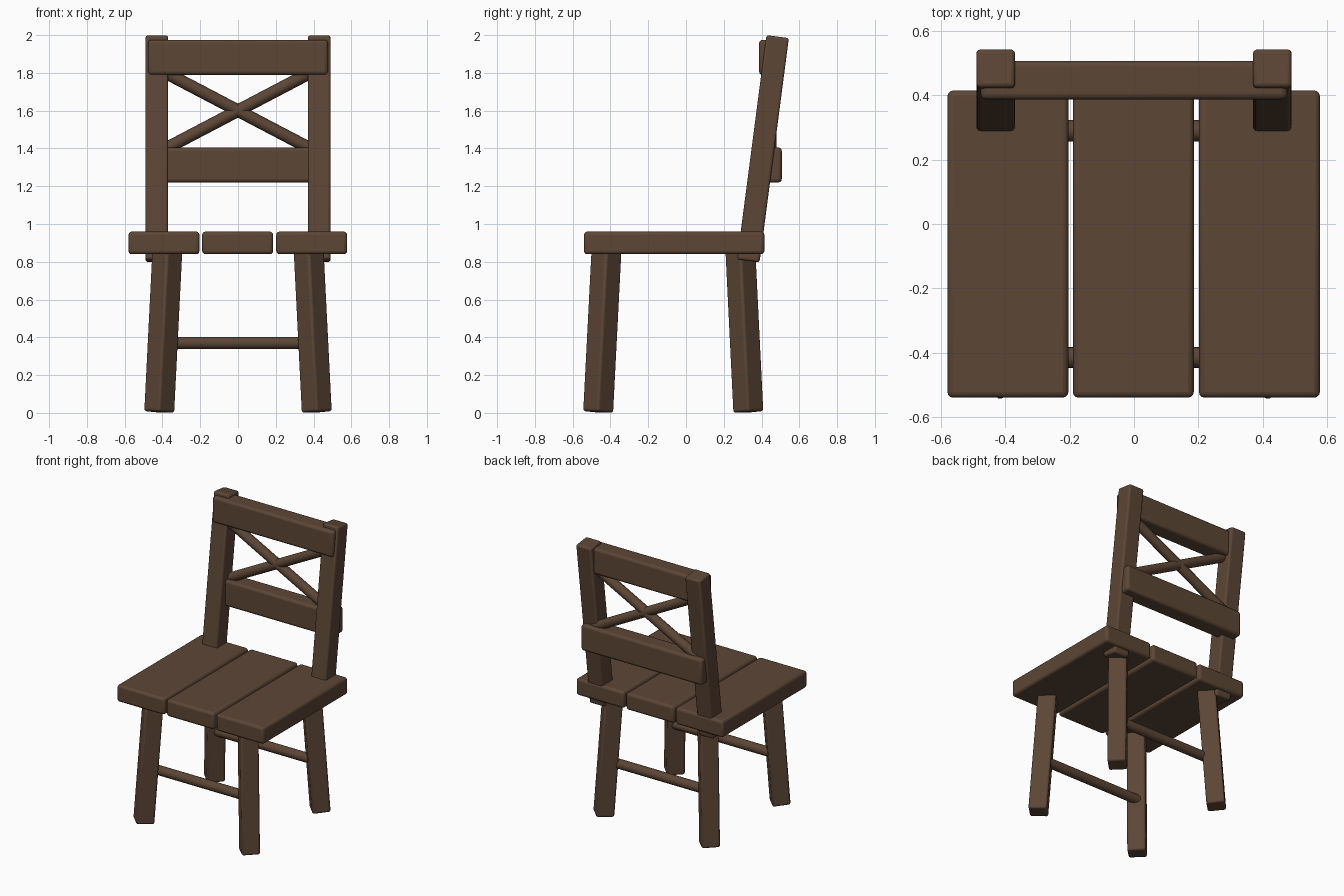
import bpy, math
from mathutils import Vector, Matrix

if "Cube" in bpy.data.objects:
    bpy.data.objects.remove(bpy.data.objects["Cube"])

wood = bpy.data.materials.new("dark brown wood")
wood.diffuse_color = (0.107, 0.061, 0.036, 1)
wood.use_nodes = True
wood.node_tree.nodes["Principled BSDF"].inputs["Base Color"].default_value = wood.diffuse_color


def finish(ob, name, bevel):
    ob.name = name
    ob.data.materials.append(wood)
    if bevel:
        m = ob.modifiers.new("rounded edges", 'BEVEL')
        m.width = bevel
        m.segments = 3
    bpy.ops.object.shade_smooth_by_angle(angle=math.radians(35))
    return ob


def box(name, lo, hi, bevel=0.018):
    lo, hi = Vector(lo), Vector(hi)
    bpy.ops.mesh.primitive_cube_add(size=1)
    ob = bpy.context.object
    ob.data.transform(Matrix.Translation((lo + hi) / 2) @ Matrix.Diagonal((*(hi - lo), 1)))
    return finish(ob, name, bevel)


def beam(name, a, b, width, twist=0.0, bevel=0.013):
    """Square beam from a to b, twisted about its own length."""
    a, b = Vector(a), Vector(b)
    d = b - a
    bpy.ops.mesh.primitive_cube_add(size=1)
    ob = bpy.context.object
    lean = Vector((0, 0, 1)).rotation_difference(d).to_matrix().to_4x4()
    ob.data.transform(Matrix.Translation((a + b) / 2) @ lean
                      @ Matrix.Rotation(twist, 4, 'Z')
                      @ Matrix.Diagonal((width, width, d.length, 1)))
    return finish(ob, name, bevel)


def rod(name, a, b, radius):
    a, b = Vector(a), Vector(b)
    d = b - a
    bpy.ops.mesh.primitive_cylinder_add(vertices=16, radius=radius, depth=d.length)
    ob = bpy.context.object
    lean = Vector((0, 0, 1)).rotation_difference(d).to_matrix().to_4x4()
    ob.data.transform(Matrix.Translation((a + b) / 2) @ lean)
    return finish(ob, name, 0)


# Seat planks
for i, x in enumerate((-0.392, -0.002, 0.39)):
    box(f"seat_plank_{i + 1}", (x - 0.188, -0.54, 0.84), (x + 0.188, 0.415, 0.96))

# Splayed legs, turned to face the corners
for sx, side in ((-1, "left"), (1, "right")):
    for y0, y1, end in ((-0.465, -0.42, "front"), (0.33, 0.287, "back")):
        beam(f"{end}_leg_{side}", (sx * 0.417, y0, 0.005), (sx * 0.373, y1, 0.88),
             0.12, math.radians(45))
    # Leaning back posts
    beam(f"back_post_{side}", (sx * 0.43, 0.33, 0.805), (sx * 0.43, 0.485, 1.992), 0.12)

# Round stretchers between the legs
for y, end in ((-0.415, "front"), (0.29, "back")):
    rod(f"{end}_stretcher", (-0.4, y, 0.37), (0.4, y, 0.37), 0.033)

# Backrest rails
box("top_rail", (-0.477, 0.387, 1.79), (0.477, 0.507, 1.975))
box("lower_rail", (-0.477, 0.387, 1.22), (0.477, 0.507, 1.405))

# Crossed braces
for s, side in ((-1, "left"), (1, "right")):
    rod(f"cross_brace_{side}", (s * 0.41, 0.447, 1.385), (-s * 0.41, 0.447, 1.815), 0.033)
